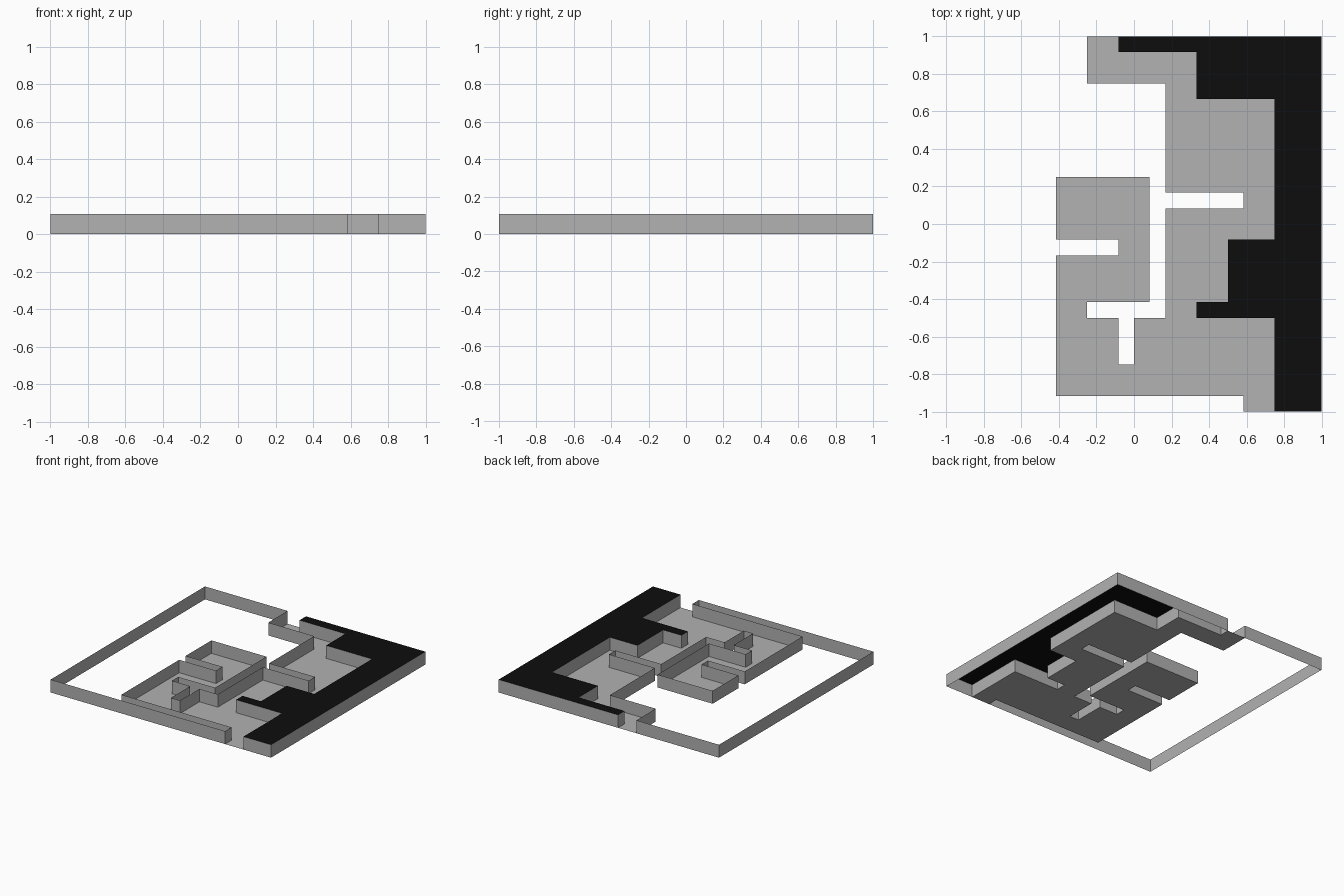
import bpy

if "Cube" in bpy.data.objects:
    bpy.data.objects.remove(bpy.data.objects["Cube"])

U = 1 / 12      # maze grid unit
H = 0.106       # wall height


def material(name, rgb):
    m = bpy.data.materials.new(name)
    m.diffuse_color = (*rgb, 1)
    m.use_nodes = True
    m.node_tree.nodes["Principled BSDF"].inputs["Base Color"].default_value = m.diffuse_color
    return m


grey = material("stone grey", (0.445, 0.445, 0.445))
black = material("matte black", (0.004, 0.004, 0.004))


def add_mesh(name, verts, faces, mat):
    me = bpy.data.meshes.new(name)
    me.from_pydata(verts, [], faces)
    me.materials.append(mat)
    ob = bpy.data.objects.new(name, me)
    bpy.context.collection.objects.link(ob)
    return ob


def sheet(name, loop, z, mat):
    """Flat polygon from grid points, counter-clockwise = facing up."""
    return add_mesh(name, [(x * U, y * U, z) for x, y in loop],
                    [tuple(range(len(loop)))], mat)


def walls(name, loop):
    """Thin upright walls around a closed counter-clockwise loop."""
    n = len(loop)
    verts = [(x * U, y * U, z) for z in (0, H) for x, y in loop]
    faces = [(i, (i + 1) % n, (i + 1) % n + n, i + n) for i in range(n)]
    return add_mesh(name, verts, faces, grey)


# Right side of the corridor, from back gate to front gate
right_edge = [(-1, 12), (-1, 11), (4, 11), (4, 8), (9, 8), (9, -1), (6, -1),
              (6, -5), (4, -5), (4, -6), (9, -6), (9, -12)]
# Left side of the corridor, from front gate to back gate
left_edge = [(7, -12), (7, -11), (-5, -11), (-5, -2), (-1, -2), (-1, -1),
             (-5, -1), (-5, 3), (1, 3), (1, -5), (-3, -5), (-3, -6), (-1, -6),
             (-1, -9), (0, -9), (0, -6), (2, -6), (2, 1), (7, 1), (7, 2),
             (2, 2), (2, 9), (-3, 9), (-3, 12)]

right_block = right_edge + [(12, -12), (12, 12)]
left_block = left_edge + [(-12, 12), (-12, -12)]

# Corridor floor, both wall shells, and the cap on the right block
sheet("maze_floor", (right_edge + left_edge)[::-1], 0, grey)
walls("right_walls", right_block)
walls("left_walls", left_block)
sheet("right_wall_top", right_block, H, black)
